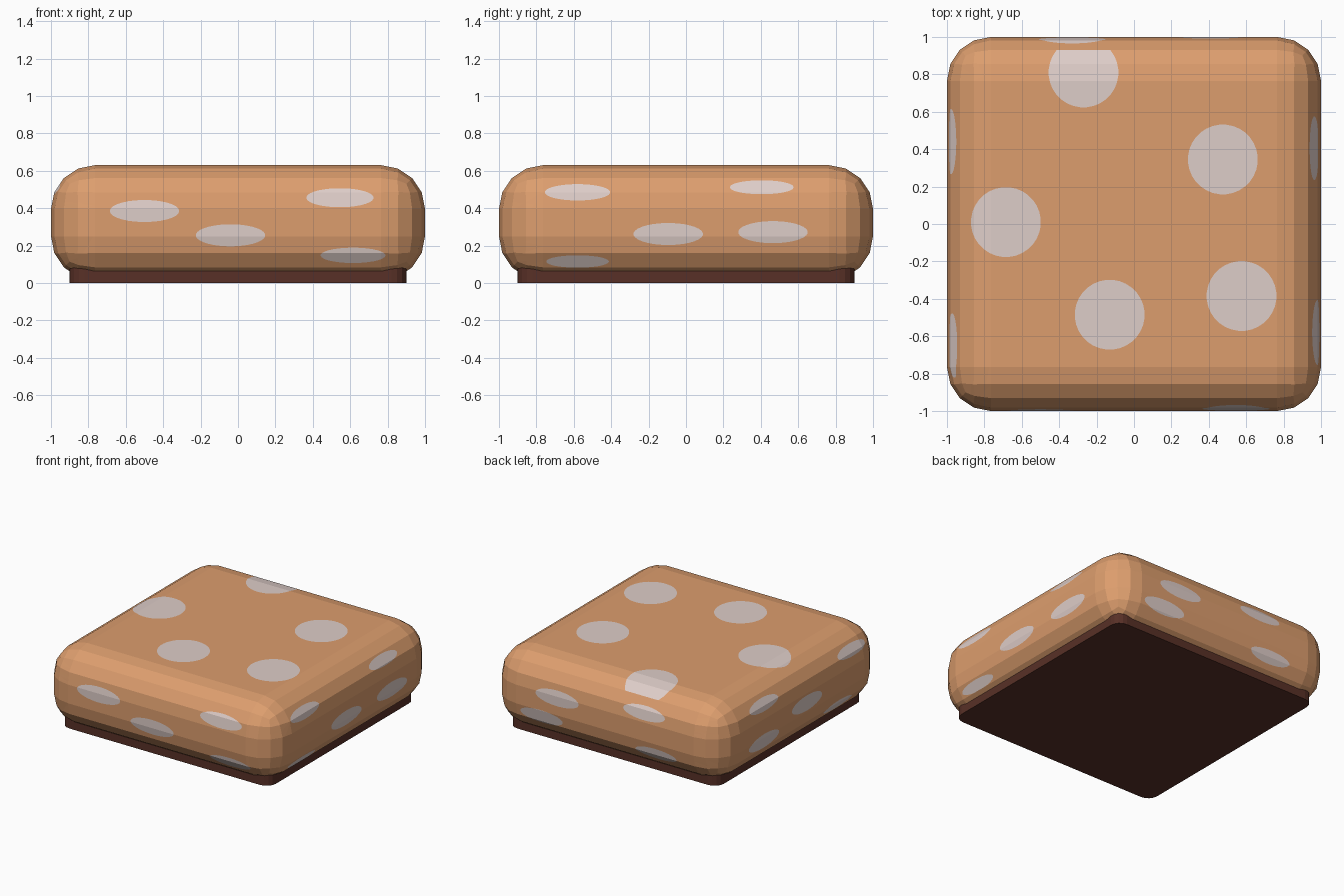
import bpy, bmesh, math
from mathutils import Vector

if "Cube" in bpy.data.objects:
    bpy.data.objects.remove(bpy.data.objects["Cube"])


def material(name, rgb):
    m = bpy.data.materials.new(name)
    m.diffuse_color = (*rgb, 1)
    m.use_nodes = True
    m.node_tree.nodes["Principled BSDF"].inputs["Base Color"].default_value = m.diffuse_color
    return m


TAN = material("tan", (0.72, 0.34, 0.155))
PALE = material("pale spots", (0.73, 0.61, 0.58))
BROWN = material("dark brown", (0.098, 0.030, 0.020))


def box(bm, half, z0, z1):
    bmesh.ops.create_cube(bm, size=1)
    for v in bm.verts:
        v.co = (v.co.x * 2 * half, v.co.y * 2 * half, z0 + (v.co.z + 0.5) * (z1 - z0))


def finish(bm, name, mats):
    me = bpy.data.meshes.new(name)
    bm.normal_update()
    bm.to_mesh(me)
    bm.free()
    for m in mats:
        me.materials.append(m)
    bpy.context.collection.objects.link(bpy.data.objects.new(name, me))


def paint_spot(bm, axis, centre, ru, uv, rv, vv, n=32):
    """Cut an ellipse into the faces that look along axis, and colour it."""
    inside = [f for f in bm.faces if f.material_index == 0
              and f.normal.dot(axis) > 0.999 * max(abs(c) for c in f.normal)]
    k = math.cos(math.pi / n)
    for i in range(n):
        a = 2 * math.pi * i / n
        c, s = math.cos(a), math.sin(a)
        normal = (uv * (c / ru) + vv * (s / rv)).normalized()
        point = centre + (uv * (ru * c) + vv * (rv * s)) * k
        geom = list({g for f in inside for g in (*f.verts, *f.edges)}) + inside
        cut = bmesh.ops.bisect_plane(bm, geom=geom, dist=1e-6, plane_co=point, plane_no=normal)
        faces = [g for g in cut["geom"] if isinstance(g, bmesh.types.BMFace)]
        inside = [f for f in faces if (f.calc_center_median() - point).dot(normal) < 0]
    for f in inside:
        f.material_index = 1


# Base slab with rounded upright corners
bm = bmesh.new()
box(bm, 0.9, 0, 0.1)
upright = [e for e in bm.edges if abs(e.verts[0].co.z - e.verts[1].co.z) > 0.01]
bmesh.ops.bevel(bm, geom=upright, offset=0.08, segments=4, profile=0.5, affect='EDGES')
finish(bm, "base", [BROWN])

# Rounded slab
bm = bmesh.new()
box(bm, 1.0, 0.015, 0.63)
bmesh.ops.bevel(bm, geom=bm.edges[:], offset=0.235, segments=4, profile=0.5, affect='EDGES')
bm.normal_update()

# Spots on the top
X, Y, Z = Vector((1, 0, 0)), Vector((0, 1, 0)), Vector((0, 0, 1))
for x, y in [(-0.27, 0.81), (0.475, 0.345), (-0.685, 0.01), (-0.13, -0.485), (0.575, -0.385)]:
    paint_spot(bm, Z, Vector((x, y, 0.63)), 0.187, X, 0.187, Y)

# Spots on the four sides: (position along the side, height)
sides = [
    (-Y, X, [(-0.5, 0.385), (-0.04, 0.255), (0.545, 0.456), (0.615, 0.148)]),
    (X, Y, [(-0.58, 0.485), (0.405, 0.512), (-0.095, 0.262), (0.465, 0.272), (-0.58, 0.115)]),
    (Y, X, [(0.41, 0.38), (0.55, 0.2), (-0.33, 0.46), (-0.43, 0.165)]),
    (-X, Y, [(0.44, 0.49), (-0.06, 0.32), (-0.65, 0.5), (0.46, 0.22), (-0.48, 0.14)]),
]
for axis, along, spots in sides:
    for u, z in spots:
        t = max(0, abs(z - 0.322) - 0.1)   # spots shrink towards the rounded rims
        paint_spot(bm, axis, axis + along * u + Z * z, 0.186 - 0.17 * t, along, 0.059 - 0.24 * t, Z)
finish(bm, "rounded_slab", [TAN, PALE])
